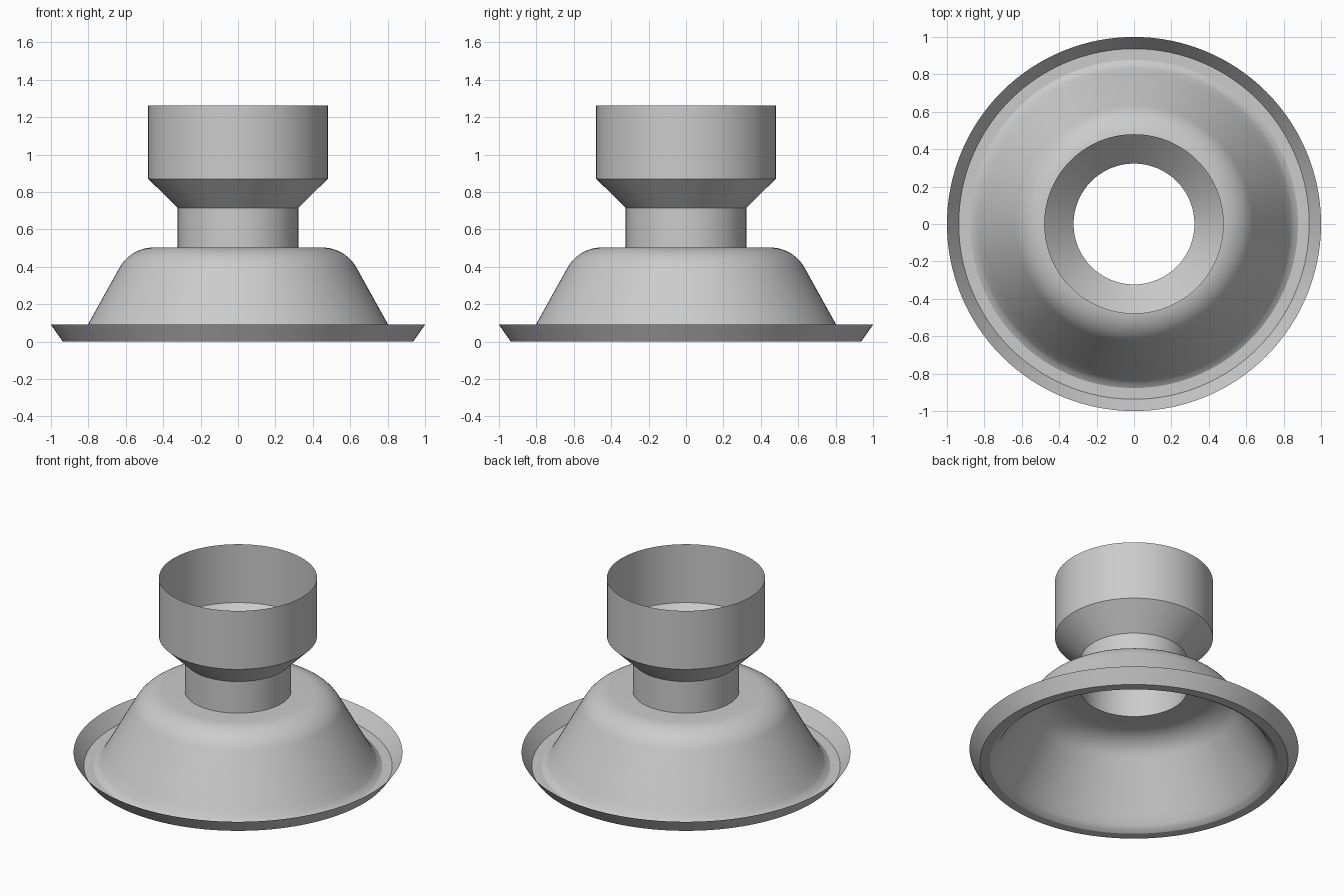
import bpy
import bmesh
from math import cos, sin, tau, radians

SEGMENTS = 128

cube = bpy.data.objects.get("Cube")
if cube:
    bpy.data.objects.remove(cube, do_unlink=True)

grey = bpy.data.materials.new("plain_grey")
grey.use_nodes = True
grey.diffuse_color = (0.6, 0.6, 0.6, 1)
grey.node_tree.nodes["Principled BSDF"].inputs["Base Color"].default_value = (0.6, 0.6, 0.6, 1)


def lathe(name, profile):
    """Spin a (radius, height) profile, listed bottom to top, into a thin shell."""
    bm = bmesh.new()
    rings = []
    for radius, height in profile:
        rings.append([bm.verts.new((radius * cos(tau * i / SEGMENTS),
                                    radius * sin(tau * i / SEGMENTS), height))
                      for i in range(SEGMENTS)])
    for low, high in zip(rings, rings[1:]):
        for i in range(SEGMENTS):
            j = (i + 1) % SEGMENTS
            bm.faces.new((low[i], low[j], high[j], high[i]))
    mesh = bpy.data.meshes.new(name)
    bm.to_mesh(mesh)
    bm.free()
    mesh.materials.append(grey)
    obj = bpy.data.objects.new(name, mesh)
    bpy.context.collection.objects.link(obj)
    bpy.ops.object.select_all(action='DESELECT')
    obj.select_set(True)
    bpy.context.view_layer.objects.active = obj
    bpy.ops.object.shade_smooth_by_angle(angle=radians(25))
    return obj


# Flared lip with its flat foot ring
lathe("base_lip", [(0.877, 0), (0.937, 0), (1.0, 0.09)])

# Sloping bell with a rounded shoulder and flat top
shoulder = [(0.45 + 0.21 * sin(radians(a)), 0.293 + 0.21 * cos(radians(a)))
            for a in [61.2 * (1 - k / 10) for k in range(11)]]
lathe("bell", [(0.877, 0), (0.852, 0.015), (0.836, 0.035), (0.803, 0.09)]
      + shoulder + [(0.323, 0.503)])

# Straight neck
lathe("neck", [(0.323, 0.503), (0.323, 0.715)])

# Open cup widening from the neck
lathe("cup", [(0.323, 0.715), (0.48, 0.87), (0.48, 1.262)])
